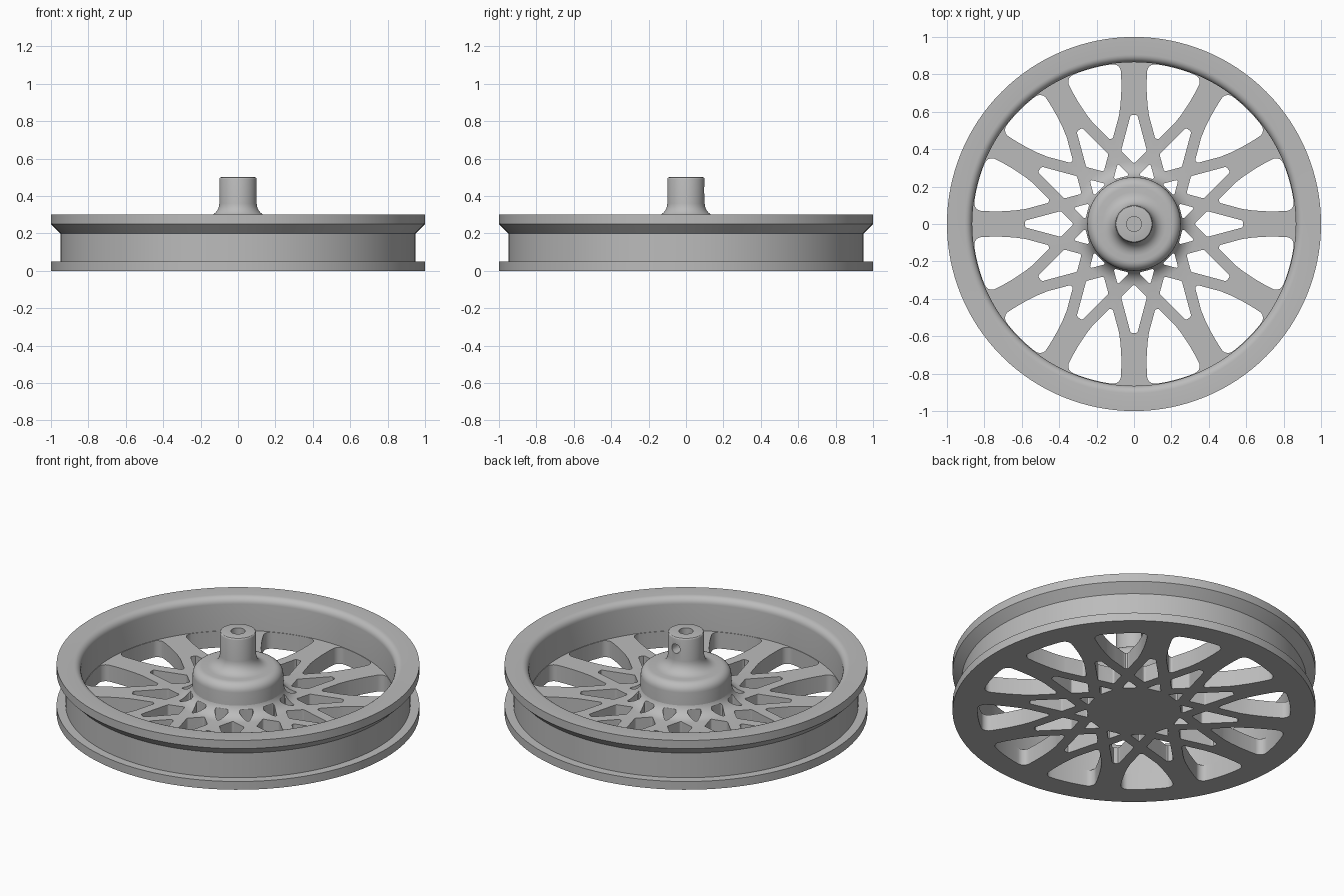
import bpy, bmesh, math
from mathutils import Vector, Matrix

if "Cube" in bpy.data.objects:
    bpy.data.objects.remove(bpy.data.objects["Cube"], do_unlink=True)

metal = bpy.data.materials.new("grey metal")
metal.use_nodes = True
GREY = (0.5, 0.5, 0.5, 1)
metal.diffuse_color = GREY
metal.node_tree.nodes["Principled BSDF"].inputs["Base Color"].default_value = GREY


def make_object(name, bm):
    bmesh.ops.recalc_face_normals(bm, faces=bm.faces)
    mesh = bpy.data.meshes.new(name)
    bm.to_mesh(mesh)
    bm.free()
    mesh.materials.append(metal)
    obj = bpy.data.objects.new(name, mesh)
    bpy.context.collection.objects.link(obj)
    return obj


def arc(cx, cz, radius, start, end, steps=6):
    """Points on an arc, angles in degrees."""
    angles = [math.radians(start + (end - start) * i / steps) for i in range(steps + 1)]
    return [(cx + radius * math.cos(a), cz + radius * math.sin(a)) for a in angles]


def lathe(name, profile, steps=128):
    """Revolve a closed (radius, height) outline around z."""
    bm = bmesh.new()
    verts = [bm.verts.new((r, 0, z)) for r, z in profile]
    edges = [bm.edges.new((v, verts[i - 1])) for i, v in enumerate(verts)
             if v.co.x + verts[i - 1].co.x > 1e-6]
    bmesh.ops.spin(bm, geom=verts + edges, cent=(0, 0, 0), axis=(0, 0, 1),
                   angle=math.tau, steps=steps, use_duplicate=False)
    bmesh.ops.remove_doubles(bm, verts=bm.verts, dist=1e-5)
    return make_object(name, bm)


def rounded(corners, steps=5):
    """Outline from (x, y, fillet radius) corners."""
    out = []
    for i, (x, y, r) in enumerate(corners):
        p = Vector((x, y))
        if r == 0:
            out.append(p)
            continue
        a = (Vector(corners[i - 1][:2]) - p).normalized()
        b = (Vector(corners[(i + 1) % len(corners)][:2]) - p).normalized()
        half = a.angle(b) / 2
        centre = p + (a + b).normalized() * r / math.sin(half)
        start = p + a * r / math.tan(half) - centre
        end = p + b * r / math.tan(half) - centre
        out += [centre + start.lerp(end, t / steps).normalized() * r
                for t in range(steps + 1)]
    return out


def mirrored(half):
    """Close an outline from its right half; on-axis points are kept once."""
    return half + [(-x, y, r) for x, y, r in reversed(half) if x > 1e-6]


def add_prism(bm, outline, angle, low, high):
    turn = Matrix.Rotation(angle, 4, 'Z')
    face = bm.faces.new([bm.verts.new(turn @ Vector((p.x, p.y, low))) for p in outline])
    new = bmesh.ops.extrude_face_region(bm, geom=[face])["geom"]
    bmesh.ops.translate(bm, vec=(0, 0, high - low),
                        verts=[g for g in new if isinstance(g, bmesh.types.BMVert)])


def cut(target, cutter):
    cutter.hide_render = True
    mod = target.modifiers.new("cut", 'BOOLEAN')
    mod.operation = 'DIFFERENCE'
    mod.solver = 'EXACT'
    mod.object = cutter
    activate(target)
    bpy.ops.object.modifier_apply(modifier=mod.name)
    bpy.data.objects.remove(cutter, do_unlink=True)


def activate(obj):
    bpy.ops.object.select_all(action='DESELECT')
    obj.select_set(True)
    bpy.context.view_layer.objects.active = obj


# Rim: flanged channel outside, rounded lip inside
WALL = 0.865
rim = lathe("rim", [(WALL, 0), (1, 0), (1, 0.05), (0.95, 0.05), (0.95, 0.2),
                    (1, 0.25), (1, 0.3)] + arc(WALL + 0.04, 0.26, 0.04, 90, 180))

# Spoke web: flat disc that sweeps up into the hub
web = lathe("spoke_web", [(0, 0), (WALL, 0), (WALL, 0.1)]
            + arc(0.335, 0.19, 0.09, 270, 180) + [(0, 0.19)])

# Window outlines, each symmetric about +y
spoke_edge = [(0.118, 0.44, 0.015), (0.08, 0.58, 0), (0.072, 0.64, 0),
              (0.068, 0.71, 0), (0.068, 0.77, 0), (0.072, 0.859, 0.04)]
tilt = Matrix.Rotation(math.radians(-15), 2)
side = [(*(tilt @ Vector((-x, y))), r) for x, y, r in spoke_edge]
side[0] = (0, side[0][1], side[0][2])
outer = [(x, y, 0) for x, y in arc(0, 0, 0.862, 84, 90, 4)]
outer[-1] = (0, outer[-1][1], 0)
petal = mirrored(side + outer)[:len(side) + len(outer) * 2 - 1 + len(side) - 1]
kite = mirrored([(0, 0.323, 0.01), (0.069, 0.392, 0.012), (0, 0.65, 0.022)])
wedge = mirrored([(0.045, 0.258, 0.008), (0, 0.336, 0.008)])

# Twelve of each window cut through the web
bm = bmesh.new()
for i in range(12):
    spoke = math.radians(30 * i)
    between = spoke + math.radians(15)
    for outline, angle in ((petal, between), (kite, spoke), (wedge, between)):
        add_prism(bm, rounded(outline), angle, -0.1, 0.3)
cut(web, make_object("window_cutter", bm))

# Hub: rounded boss, flared neck and bored shaft
hub = lathe("hub", [(0, 0.05), (0.25, 0.05)]
            + arc(0.2, 0.24, 0.05, 0, 90)
            + arc(0.17, 0.36, 0.07, 270, 180)
            + arc(0.09, 0.49, 0.01, 0, 90, 3)
            + [(0.04, 0.5), (0.04, 0.25), (0, 0.25)])

# Cross hole on the back of the shaft
bm = bmesh.new()
bmesh.ops.create_cone(bm, cap_ends=True, segments=24, radius1=0.028, radius2=0.028,
                      depth=0.15, matrix=Matrix.Translation((0, 0.085, 0.43))
                      @ Matrix.Rotation(math.pi / 2, 4, 'X'))
cut(hub, make_object("cross_hole_cutter", bm))

for part in (rim, web, hub):
    activate(part)
    bpy.ops.object.shade_smooth_by_angle(angle=math.radians(30))
